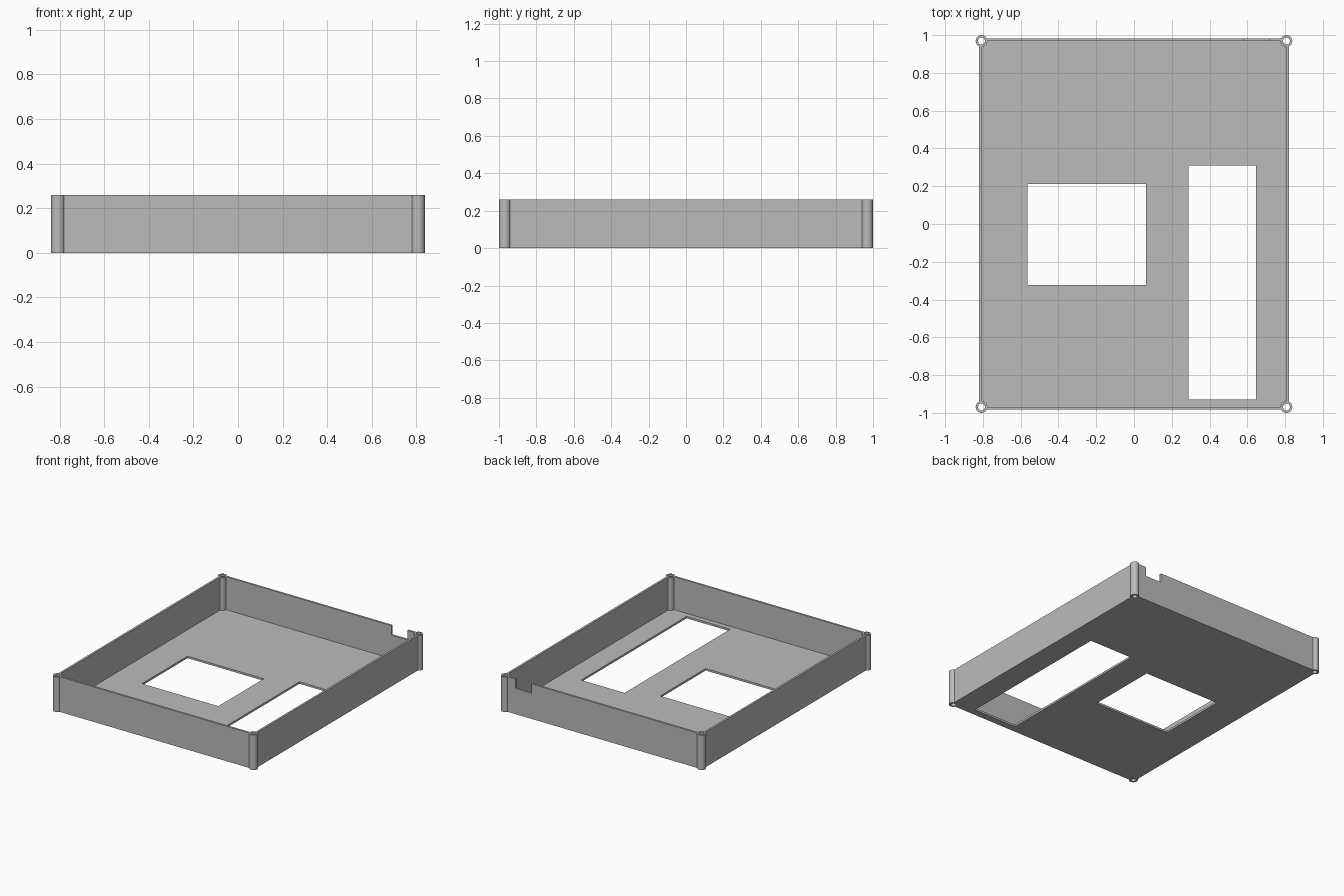
import bpy
from math import radians

if "Cube" in bpy.data.objects:
    bpy.data.objects.remove(bpy.data.objects["Cube"], do_unlink=True)

HEIGHT = 0.26
WALL = 0.015
FLOOR = 0.015
HALF_X, HALF_Y = 0.82, 0.983
POST_X, POST_Y = 0.807, 0.969
POST_R, SCREW_R = 0.031, 0.018

grey = bpy.data.materials.new("grey plastic")
grey.use_nodes = True
colour = (0.5, 0.5, 0.5, 1)
grey.diffuse_color = colour
grey.node_tree.nodes["Principled BSDF"].inputs["Base Color"].default_value = colour


def box(name, x0, x1, y0, y1, z0, z1):
    bpy.ops.mesh.primitive_cube_add(
        size=1, location=((x0 + x1) / 2, (y0 + y1) / 2, (z0 + z1) / 2))
    ob = bpy.context.object
    ob.name = name
    ob.scale = (x1 - x0, y1 - y0, z1 - z0)
    bpy.ops.object.transform_apply(location=True, rotation=False, scale=True)
    ob.data.materials.append(grey)
    return ob


def cylinder(name, x, y, radius, z0, z1):
    bpy.ops.mesh.primitive_cylinder_add(
        vertices=32, radius=radius, depth=z1 - z0, location=(x, y, (z0 + z1) / 2))
    ob = bpy.context.object
    ob.name = name
    ob.data.materials.append(grey)
    return ob


def combine(target, tool, operation):
    """Apply a boolean to the target, then discard the tool."""
    tool.hide_render = True
    mod = target.modifiers.new(tool.name, "BOOLEAN")
    mod.operation = operation
    mod.solver = "EXACT"
    mod.object = tool
    bpy.context.view_layer.objects.active = target
    bpy.ops.object.modifier_apply(modifier=mod.name)
    bpy.data.objects.remove(tool, do_unlink=True)


# Open tray: floor and four thin walls
tray = box("enclosure_tray", -HALF_X, HALF_X, -HALF_Y, HALF_Y, 0, HEIGHT)
cavity = box("cavity", -HALF_X + WALL, HALF_X - WALL,
             -HALF_Y + WALL, HALF_Y - WALL, FLOOR, 1)
combine(tray, cavity, "DIFFERENCE")

# Floor windows and the cable notch in the back wall
combine(tray, box("square_window", -0.564, 0.064, -0.322, 0.212, -1, 0.1), "DIFFERENCE")
combine(tray, box("long_window", 0.288, 0.646, -0.93, 0.31, -1, 0.1), "DIFFERENCE")
combine(tray, box("cable_notch", 0.583, 0.715, 0.9, 1.1, 0.19, 1), "DIFFERENCE")

# Corner screw posts, drilled right through
corners = [(sx * POST_X, sy * POST_Y) for sx in (-1, 1) for sy in (-1, 1)]
for x, y in corners:
    combine(tray, cylinder("screw_post", x, y, POST_R, 0, HEIGHT), "UNION")
for x, y in corners:
    combine(tray, cylinder("screw_hole", x, y, SCREW_R, -1, 1), "DIFFERENCE")

# Smooth posts with crisp edges
bpy.ops.object.select_all(action="DESELECT")
tray.select_set(True)
bpy.context.view_layer.objects.active = tray
bpy.ops.object.shade_smooth_by_angle(angle=radians(30))
